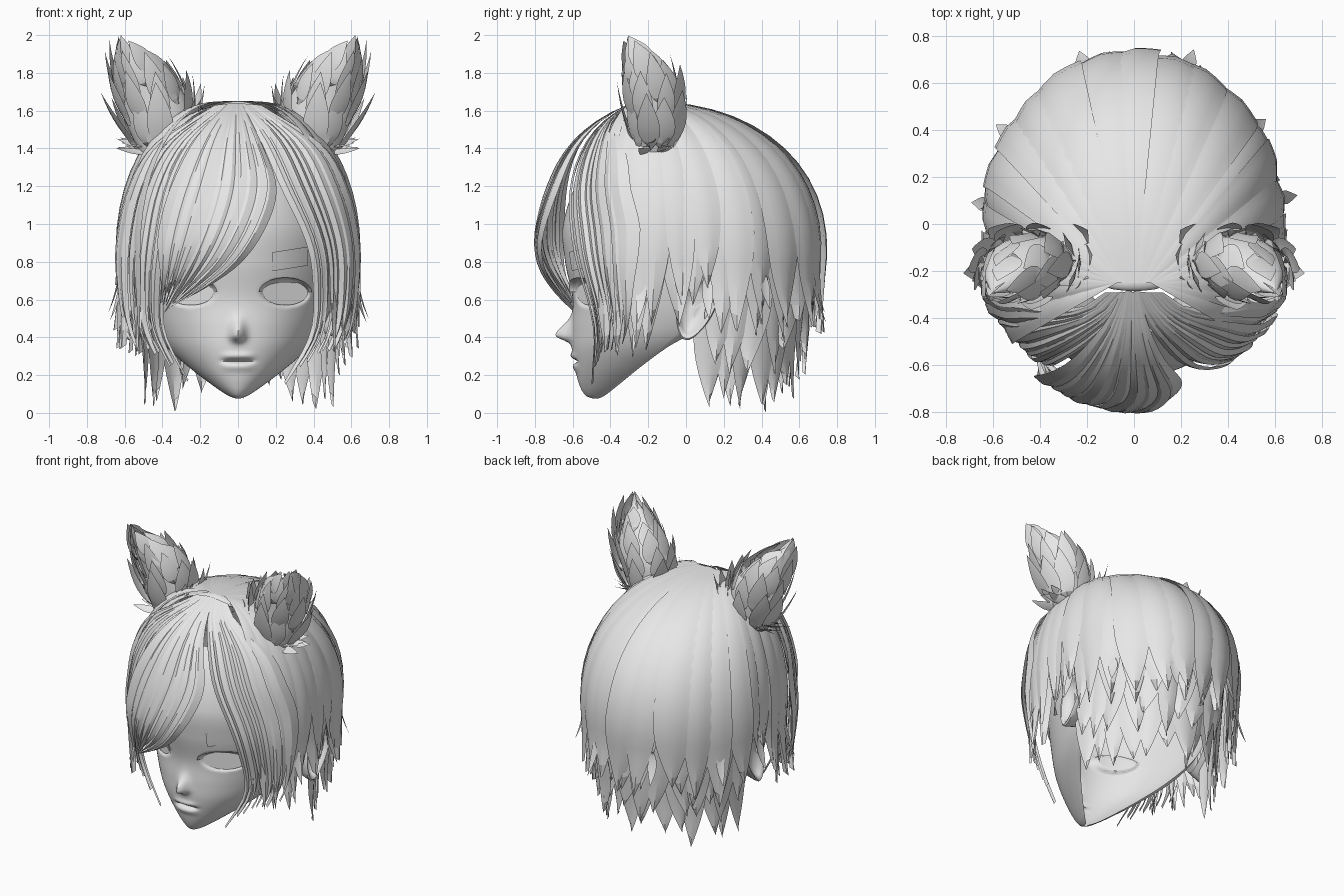
import bpy, bmesh, math, random
from mathutils import Vector
random.seed(7)
rnd = random.uniform
if "Cube" in bpy.data.objects:
    bpy.data.objects.remove(bpy.data.objects["Cube"])

grey = bpy.data.materials.new("matte grey")
grey.use_nodes = True
grey.diffuse_color = (0.8, 0.8, 0.8, 1)
grey.node_tree.nodes["Principled BSDF"].inputs["Base Color"].default_value = (0.8, 0.8, 0.8, 1)


def interp(rows, k):
    """Smooth interpolation of rows (key, values...) at key k."""
    k = max(rows[0][0], min(rows[-1][0], k))
    i = max(j for j in range(len(rows) - 1) if rows[j][0] <= k)
    a, b = rows[i], rows[i + 1]
    p, q = rows[max(i - 1, 0)], rows[min(i + 2, len(rows) - 1)]
    h = b[0] - a[0]
    t = (k - a[0]) / h
    out = []
    for c in range(1, len(a)):
        m0 = (b[c] - p[c]) / (b[0] - p[0]) * h
        m1 = (q[c] - a[c]) / (q[0] - a[0]) * h
        out.append(a[c] * (2*t**3 - 3*t*t + 1) + m0 * (t**3 - 2*t*t + t)
                   + b[c] * (3*t*t - 2*t**3) + m1 * (t**3 - t*t))
    return out


def guide(*pts):
    n = len(pts) - 1
    rows = [(i / n, *p) for i, p in enumerate(pts)]
    return lambda v: interp(rows, v)


def sheet(bm, fn, cols, rows):
    """Grid of faces through fn(u, v), u and v from 0 to 1."""
    g = [[bm.verts.new(fn(i / cols, j / rows)) for i in range(cols + 1)] for j in range(rows + 1)]
    for j in range(rows):
        for i in range(cols):
            bm.faces.new((g[j][i], g[j][i+1], g[j+1][i+1], g[j+1][i]))


def finish(name, bm, mirror=False, angle=40):
    bmesh.ops.remove_doubles(bm, verts=bm.verts, dist=0.0004)
    bmesh.ops.recalc_face_normals(bm, faces=bm.faces)
    me = bpy.data.meshes.new(name)
    bm.to_mesh(me)
    bm.free()
    ob = bpy.data.objects.new(name, me)
    bpy.context.collection.objects.link(ob)
    me.materials.append(grey)
    bpy.ops.object.select_all(action='DESELECT')
    bpy.context.view_layer.objects.active = ob
    ob.select_set(True)
    bpy.ops.object.shade_smooth_by_angle(angle=math.radians(angle))
    if mirror:
        ob.modifiers.new("mirror", 'MIRROR').use_mirror_merge = False


# Face shell: horizontal arcs (z, half width, front y, widest y, back y)
HEAD = [(0.075, 0.01, -0.49, -0.47, -0.46), (0.09, 0.05, -0.53, -0.44, -0.42),
        (0.15, 0.14, -0.565, -0.37, -0.33), (0.25, 0.27, -0.59, -0.25, -0.20),
        (0.35, 0.38, -0.605, -0.12, -0.05), (0.45, 0.45, -0.605, -0.03, 0.25),
        (0.6, 0.505, -0.60, 0, 0.46), (0.8, 0.54, -0.64, 0, 0.56), (1.0, 0.55, -0.65, 0, 0.58),
        (1.25, 0.49, -0.56, 0, 0.50), (1.45, 0.32, -0.40, -0.05, 0.30)]


def detail(x, z):
    """Nose, lips and eye sockets."""
    gz = math.exp(-((z - 0.41) / (0.07 if z > 0.41 else 0.03)) ** 2)
    d = -0.085 * gz * math.exp(-(x / 0.035) ** 2)
    lips = math.exp(-(x / 0.08) ** 4)
    for h, s, amt in ((0.303, 0.016, -0.012), (0.243, 0.022, -0.01), (0.273, 0.01, 0.025)):
        d += amt * lips * math.exp(-((z - h) / s) ** 2)
    e = ((abs(x) - 0.25) / 0.13) ** 2 + ((z - 0.635) / 0.075) ** 2
    return d + (0.035 * min(1, 3 * (1 - e)) if e < 1 else 0)


def face_y(x, z):
    w, yf, yc, yb = interp(HEAD, z)
    return yc - (yc - yf) * math.sqrt(max(0, 1 - (x / w) ** 2)) + detail(x, z)


def head_point(u, v):
    z = 0.075 + 1.3 * v ** 1.2
    w, yf, yc, yb = interp(HEAD, z)
    a = (u - 0.5) * math.tau * 0.62
    x, c = w * math.sin(a), math.cos(a)
    return (x, yc - (yc - yf) * c + detail(x, z) if c > 0 else yc - (yb - yc) * c, z)


bm = bmesh.new()
sheet(bm, head_point, 110, 120)
finish("face", bm, angle=60)

# Eyes: almond plate, upper lash and brow patch
bm = bmesh.new()
def eye(u, v):
    a = u * math.tau
    x, z = 0.25 + 0.12 * v * math.cos(a), 0.635 + 0.065 * v * math.sin(a)
    return (x, face_y(0.25, 0.64) - 0.012 + 0.6 * (x - 0.25), z)
sheet(bm, eye, 32, 4)
finish("eyes", bm, True)

bm = bmesh.new()
def lash(u, v):
    a = math.pi * (0.02 + 0.96 * u)
    r = 1 + 0.13 * v
    x, z = 0.25 + 0.125 * r * math.cos(a), 0.635 + 0.072 * r * math.sin(a)
    return (x, face_y(x, z) - 0.004 - 0.02 * v, z)
sheet(bm, lash, 20, 2)
finish("upper_lashes", bm, True)

bm = bmesh.new()
def brow(u, v):
    x, z = 0.18 + 0.19 * u, 0.75 + 0.03 * u + 0.1 * v
    return (x, face_y(x, z) - 0.009, z)
sheet(bm, brow, 8, 4)
finish("brow_patches", bm, True)

# Ears: dished oval with a raised rim
bm = bmesh.new()
DISH = [(0, 0.0, 0.535), (0.25, 0.35, 0.53), (0.5, 0.72, 0.555), (0.65, 0.88, 0.585),
        (0.8, 1.0, 0.575), (1, 0.8, 0.46)]
def ear(u, v):
    r, x = interp(DISH, v)
    a = u * math.tau
    p, q = 0.1 * r * math.cos(a) * (1 + 0.25 * math.sin(a)), 0.17 * r * math.sin(a)
    return (x + 0.12 * p, 0.05 + p + 0.3 * q, 0.555 + q - 0.15 * p)
sheet(bm, ear, 28, 14)
finish("ears", bm, True)

CENTRE = Vector((0, -0.05, 0.8))
def push(p, amt):
    p = Vector(p)
    return p + (p - CENTRE).normalized() * amt

def taper(v, start):
    return 1 if v < start else 1 - ((v - start) / (1 - start)) ** 1.7


# Hair dome: meridians from the crown, straight below z = 0.85
def dome(az, d, scale):
    dx, dy = math.cos(az), math.sin(az)
    a2, b2, oy = 0.64 ** 2, 0.75 ** 2, -0.23
    A, B, C = dx*dx/a2 + dy*dy/b2, 2*oy*dy/b2, oy*oy/b2 - 1
    R = (-B + math.sqrt(B*B - 4*A*C)) / (2*A)
    ph = min(d, 1) * math.pi / 2
    e = 0.95 - 0.05 * max(0, dy)
    f = math.sin(ph) ** e
    z = 0.85 + 0.8 * max(0, math.cos(ph)) ** e - max(0, d - 1)
    f *= 1 - 0.1 * max(0, d - 1)
    return Vector((scale * (0.08 * dx * (1 - f) + R * f * dx), -0.02 + scale * (-0.23 + R * f * dy),
                   0.85 + (z - 0.85) * (scale if z > 0.85 else 1)))


def dome_lock(bm, az, wid, d0, tip, scale, flare):
    end = 1 + 0.85 - tip
    bend, tilt, lift = rnd(-0.06, 0.06), rnd(-0.02, 0.02), rnd(-0.008, 0.012)
    def fn(u, v):
        d = d0 + (end - d0) * v
        k = 2 * u - 1
        a = az + k * wid / 2 * taper(v, 0.66) + bend * max(0, v - 0.6) * 2.5
        low = min(1, d)
        return push(dome(a, d, scale), low * (lift + 0.012 * (1 - abs(k)) + tilt * k)
                    + flare * max(0, v - 0.75) ** 2 * 16)
    sheet(bm, fn, 4, 18)


# Tip height against angle from the side (degrees, 90 is the back)
TIPS = [(-25, 0.36), (0, 0.42), (14, 0.45), (24, 0.64), (34, 0.6), (42, 0.42), (60, 0.45), (90, 0.5)]
def hair_ring(name, start, count, d0, scale, drop, flare, jitter, wide=1.15):
    bm = bmesh.new()
    step = (180 - 2 * start) / count
    for i in range(count):
        deg = start + (i + 0.5 + rnd(-0.15, 0.15)) * step
        side = deg if deg <= 90 else 180 - deg
        tip = drop(side) + rnd(-jitter, jitter)
        width = math.radians(step * wide * rnd(0.95, 1.4))
        dome_lock(bm, math.radians(deg), width, d0, tip, scale, rnd(0, 1) * flare)
    finish(name, bm, angle=22)

height = lambda s: interp(TIPS, s)[0]
hair_ring("hair_outer_layer", -24, 23, 0.0, 1.0, height, 0.05, 0.07)
hair_ring("hair_second_layer", -20, 21, 0.0, 0.965, lambda s: height(s) - 0.03, 0.05, 0.08)
hair_ring("hair_under_layer", 34, 15, 0.75, 0.93, lambda s: 0.28, 0.03, 0.09, 1.3)
hair_ring("hair_nape_layer", 30, 14, 0.8, 0.83, lambda s: 0.11, 0.03, 0.08, 1.35)

# Front hair: sheets draped over a curved front (z, centre y, front y, half width)
FRONT = [(0.15, -0.1, -0.58, 0.62), (0.4, -0.1, -0.63, 0.65), (0.6, -0.1, -0.69, 0.675), (0.8, -0.1, -0.765, 0.675),
         (0.95, -0.1, -0.775, 0.66), (1.2, -0.14, -0.71, 0.61), (1.42, -0.19, -0.59, 0.49),
         (1.56, -0.23, -0.44, 0.33), (1.65, -0.25, -0.27, 0.16)]
def drape(x, z, depth):
    yc, yf, w = interp(FRONT, z)
    return Vector((x, yc + depth * (yf - yc) * math.sqrt(max(0, 1 - (x / w) ** 2)), z))


def front_locks(name, ga, gb, count, end, lift, depth, wide=1.35):
    """Locks between two x, z guide curves; end(u) gives how far each one runs."""
    bm = bmesh.new()
    for i in range(count):
        uc, wid = (i + 0.5) / count, wide / count * rnd(0.9, 1.25)
        stop, off, tilt = end(uc) * rnd(0.93, 1.0), lift + rnd(0, 0.016), rnd(-0.012, 0.012)
        def fn(u, v):
            k = 2 * u - 1
            t = uc + k * wid / 2 * taper(v, 0.6)
            a, b = ga(v * stop), gb(v * stop)
            x, z = (a[j] + (b[j] - a[j]) * t for j in (0, 1))
            return push(drape(x, z, depth), min(1, v * 4) * (off + 0.012 * (1 - abs(k)) + tilt * k))
        sheet(bm, fn, 4, 22)
    finish(name, bm, angle=22)

bang_in = guide((0.02, 1.64), (0.12, 1.42), (0.19, 1.2), (0.14, 1.0), (0.01, 0.8), (-0.17, 0.66), (-0.36, 0.56))
bang_out = guide((-0.05, 1.64), (-0.2, 1.45), (-0.32, 1.2), (-0.38, 1.0), (-0.4, 0.85), (-0.4, 0.7), (-0.41, 0.5))
front_locks("swept_bangs", bang_in, bang_out, 10, lambda u: 1, 0.0, 1, 1.55)

def side_guide(s, *pts):
    return guide(*[(s * x, z) for x, z in pts])
OUTER = ((0.12, 1.63), (0.44, 1.42), (0.58, 1.18), (0.64, 0.9), (0.635, 0.65), (0.6, 0.46), (0.53, 0.27))
left_in = guide((0.0, 1.64), (0.12, 1.45), (0.23, 1.2), (0.36, 0.92), (0.4, 0.7), (0.38, 0.42), (0.22, 0.14))
right_in = guide((-0.01, 1.64), (-0.18, 1.45), (-0.3, 1.2), (-0.36, 0.9), (-0.39, 0.65), (-0.38, 0.42), (-0.24, 0.15))
reach = lambda u: 1 - 0.08 * u
front_locks("left_side_locks", left_in, side_guide(1, *OUTER), 9, reach, -0.005, 0.88)
front_locks("right_side_locks", right_in, side_guide(-1, *OUTER), 9, reach, -0.005, 0.88)

# Crown ridge where the locks meet
bm = bmesh.new()
bmesh.ops.create_uvsphere(bm, u_segments=20, v_segments=10, radius=1)
for v in bm.verts:
    v.co = Vector((0.15 * v.co.x, -0.245 + 0.04 * v.co.y, 1.625 - 0.03 * v.co.x ** 2 + 0.025 * v.co.z))
finish("crown_ridge", bm)

# Animal ears: (v, centre x, y, z, radius x, radius y) with overlapping fur leaves
BODY = [(0, 0.40, -0.16, 1.38, 0.12, 0.09), (0.25, 0.42, -0.16, 1.53, 0.17, 0.11),
        (0.5, 0.455, -0.17, 1.68, 0.175, 0.11), (0.75, 0.52, -0.22, 1.82, 0.115, 0.07),
        (1, 0.60, -0.29, 1.95, 0.005, 0.005)]
def ear_body(u, v):
    x, y, z, rx, ry = interp(BODY, v)
    a = u * math.tau
    return Vector((x + rx * math.cos(a), y + ry * math.sin(a), z))

def leaf(bm, base, d, out, length, width):
    d = d.normalized()
    side = d.cross(out).normalized()
    out = side.cross(d)
    def fn(u, v):
        k = 2 * u - 1
        p = (base + d * length * v + side * width * 0.5 * k * math.sin(math.pi * v ** 0.75)
             + out * (0.16 * length * v * (1 - v) + 0.15 * width * (1 - abs(k)) * (1 - v)))
        p.z = min(p.z, 2.0)
        return p
    sheet(bm, fn, 2, 7)

bm = bmesh.new()
sheet(bm, ear_body, 20, 14)
finish("animal_ear_cores", bm, True)

bm = bmesh.new()
for v, n in ((0.03, 9), (0.24, 9), (0.42, 9), (0.58, 8), (0.72, 5)):
    for i in range(n):
        u = (i + 0.5 * (n % 2) + rnd(-0.25, 0.25)) / n
        base = ear_body(u, v)
        out = base - Vector(interp(BODY, v)[:3])
        out.normalize()
        d = (ear_body(u, v + 0.15) - base).normalized() + out * rnd(0.05, 0.2)
        leaf(bm, base, d, out, rnd(0.26, 0.36) * (1.1 - 0.6 * v), rnd(0.1, 0.14))
leaf(bm, Vector((0.54, -0.25, 1.76)), Vector((0.08, -0.06, 0.24)), Vector((0.3, -1, 0)), 0.262, 0.1)
leaf(bm, Vector((0.54, -0.22, 1.76)), Vector((0.08, -0.09, 0.24)), Vector((0.3, 1, 0)), 0.262, 0.1)
finish("animal_ear_fur", bm, True, 25)

# Loose tufts around the ear base, outer side then inner side
bm = bmesh.new()
for i in range(7):
    base = Vector((0.46, -0.22 + 0.022 * i, 1.38 + rnd(0, 0.05)))
    leaf(bm, base, Vector((1, rnd(-0.5, 0.4), rnd(-0.1, 0.35))), Vector((0, 0.6, -1)), rnd(0.13, 0.2), 0.06)
for i in range(6):
    base = Vector((0.29, -0.24 + 0.03 * i, 1.5))
    leaf(bm, base, Vector((-0.7, rnd(-0.4, 0.4), rnd(0.8, 1.2))), Vector((-1, -0.6, 0)), rnd(0.13, 0.2), 0.05)
finish("ear_base_tufts", bm, True, 25)

# Flyaway wisps at the sides and back
bm = bmesh.new()
for deg in (2, 30, 52, 76, 103, 130, 152, 178):
    p = dome(math.radians(deg), 1.1, 1.0)
    out = Vector((p.x, p.y, 0)).normalized()
    leaf(bm, p, out * 0.28 + Vector((0, 0, -1)), -out, rnd(0.2, 0.3), 0.06)
finish("flyaway_wisps", bm)
